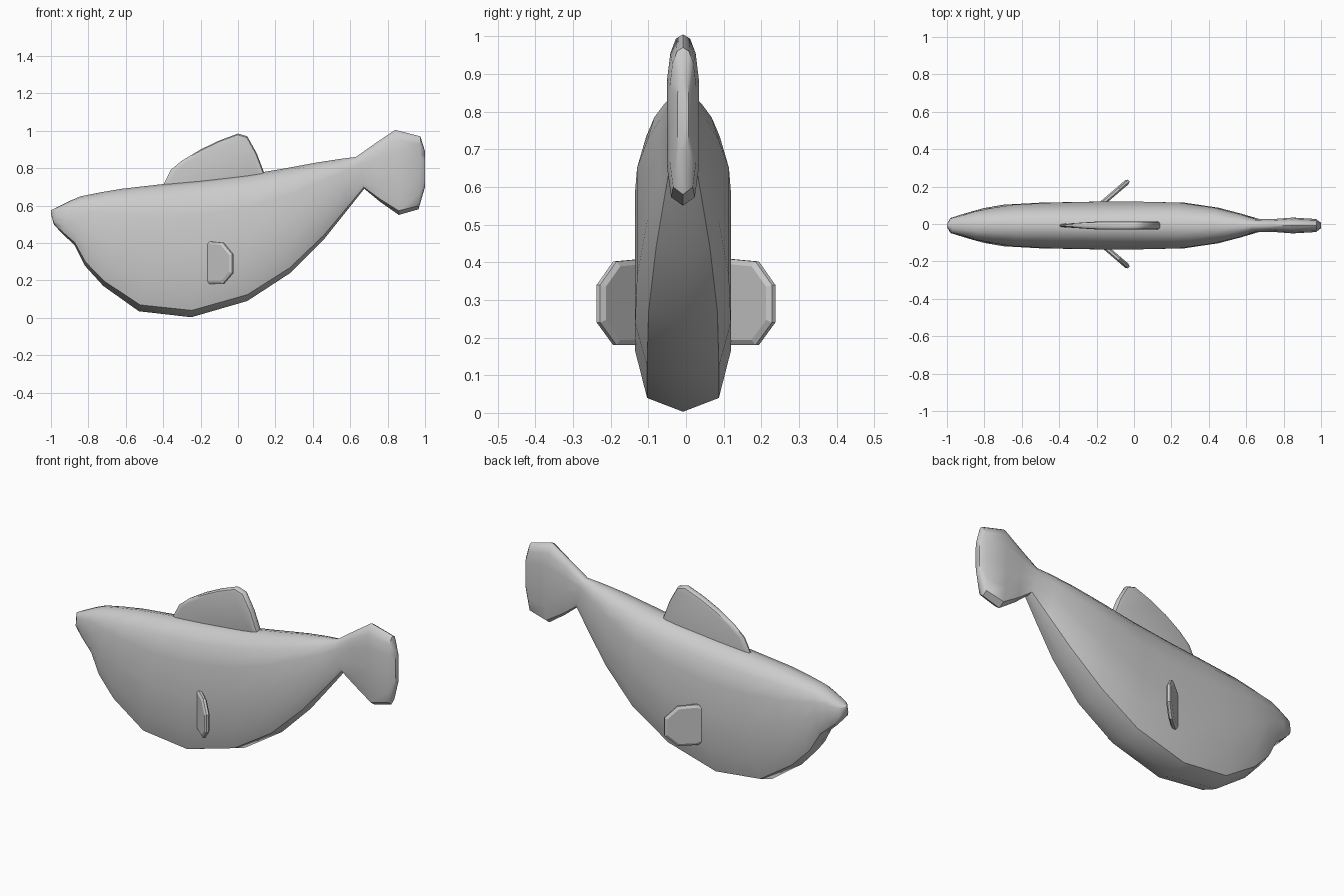
import bpy, bmesh
from math import radians
from mathutils import Vector

if "Cube" in bpy.data.objects:
    bpy.data.objects.remove(bpy.data.objects["Cube"])

YC = -0.008  # centre plane of body and back fin


def finish(name, bm, smooth):
    bmesh.ops.recalc_face_normals(bm, faces=bm.faces)
    me = bpy.data.meshes.new(name)
    bm.to_mesh(me)
    bm.free()
    ob = bpy.data.objects.new(name, me)
    bpy.context.collection.objects.link(ob)
    if smooth:
        bpy.ops.object.select_all(action='DESELECT')
        ob.select_set(True)
        bpy.context.view_layer.objects.active = ob
        bpy.ops.object.shade_smooth_by_angle(angle=radians(smooth))
    return ob


def loft(rings):
    bm = bmesh.new()
    vs = [[bm.verts.new(p) for p in r] for r in rings]
    n = len(vs[0])
    for a, b in zip(vs, vs[1:]):
        for i in range(n):
            bm.faces.new((a[i], a[(i + 1) % n], b[(i + 1) % n], b[i]))
    bm.faces.new(vs[0])
    bm.faces.new(vs[-1])
    return bm


# Body and tail: stations (top x, top z, bottom x, bottom z, half width)
stations = [
    (-1, .575, -1, .555, .008), (-.97, .59, -.985, .50, .04),
    (-.90, .625, -.94, .45, .056), (-.84, .65, -.875, .39, .075),
    (-.74, .67, -.82, .28, .093), (-.62, .69, -.72, .17, .111),
    (-.40, .715, -.53, .035, .122), (-.20, .735, -.25, .003, .127),
    (.05, .765, .05, .09, .127), (.23, .795, .28, .24, .122),
    (.42, .83, .46, .42, .095), (.55, .85, .58, .57, .063),
    (.63, .86, .675, .69, .036), (.73, .93, .76, .62, .034),
    (.84, 1.005, .86, .55, .042), (.975, .97, .965, .58, .035),
    (1, .89, 1, .70, .015)]
# Cross-section: (width fraction, fraction of the way down)
half = [(0, 0), (.45, .025), (.8, .11), (1, .26), (1, .52), (1, .78), (.75, .95), (0, 1)]
section = half + [(-w, u) for w, u in half[-2:0:-1]]
rings = []
for xt, zt, xb, zb, w in stations:
    rings.append([(xt + (xb - xt) * u, YC + w * k, zt + (zb - zt) * u) for k, u in section])
finish("body_and_tail", loft(rings), 40)

# Back fin: thin rounded plate, thinner at its leading edge
outline = [(-.40, .66), (-.40, .71), (-.36, .79), (-.30, .84), (-.20, .90), (-.10, .948),
           (0, .985), (.05, .97), (.10, .88), (.14, .775), (.15, .70)]
centre = Vector((-.06, .76))
rings = []
for side, f in ((-.4, 1), (-.85, .97), (-1, .9), (1, .9), (.85, .97), (.4, 1)):
    ring = []
    for p in outline:
        x, z = centre + (Vector(p) - centre) * f
        t = .022 * min(1, .35 + (x + .4) * 3)
        ring.append((x, YC + side * t, z))
    rings.append(ring)
rings = rings[3:] + rings[:3]
finish("back_fin", loft([rings[i] for i in (0, 1, 2, 3, 4, 5)]), 40)

# Side fins: faceted octagonal plates swept backwards, mirrored across y
octagon = [(0, .20), (0, .39), (.06, .408), (.16, .402), (.227, .34),
           (.227, .24), (.16, .18), (.06, .18)]
root, along, normal = Vector((-.20, .085)), Vector((.76, .65)), Vector((-.65, .76))
for name, m in (("left_side_fin", 1), ("right_side_fin", -1)):
    rings = []
    for t, f in ((-.014, .88), (-.006, 1), (.006, 1), (.014, .88)):
        ring = []
        for s, z in octagon:
            p = root + along * (.11 + (s - .11) * f) + normal * t
            ring.append((p.x, m * p.y, .295 + (z - .295) * f))
        rings.append(ring)
    finish(name, loft(rings), 0)
